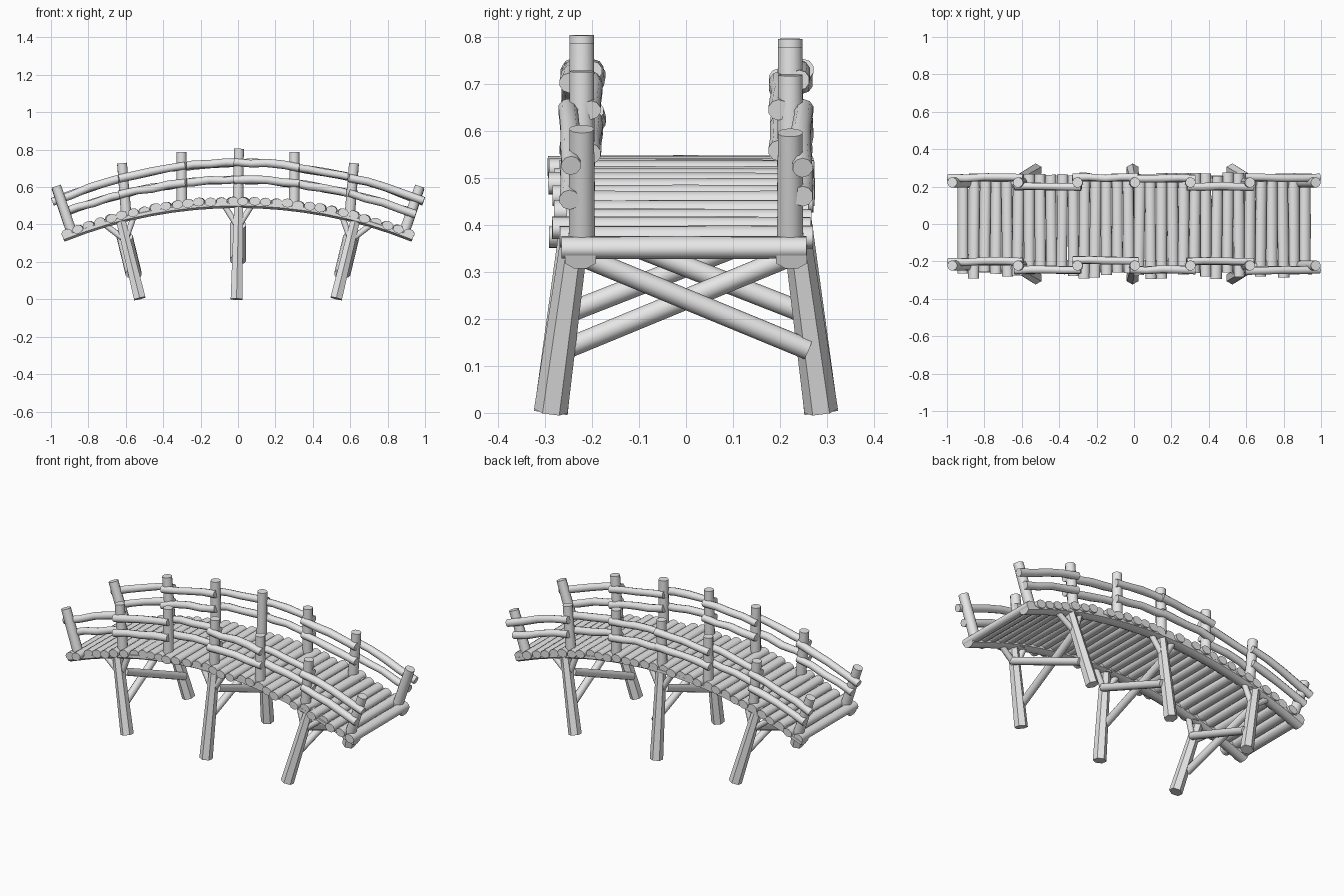
import bpy, bmesh, math, random
from mathutils import Vector

if "Cube" in bpy.data.objects:
    bpy.data.objects.remove(bpy.data.objects["Cube"])

random.seed(4)
wood = bpy.data.materials.new("grey_wood")
wood.diffuse_color = (0.8, 0.8, 0.8, 1)
wood.use_nodes = True
wood.node_tree.nodes["Principled BSDF"].inputs["Base Color"].default_value = wood.diffuse_color


def log(name, pts, r0, r1=None, sides=12, flat=1.0, up=None, wobble=0.0):
    """Tapered log swept along pts; flat squashes it along the up direction."""
    pts = [Vector(p) for p in pts]
    r1 = r0 if r1 is None else r1
    bm = bmesh.new()
    rings, n = [], len(pts)
    for i, p in enumerate(pts):
        d = (pts[min(i + 1, n - 1)] - pts[max(i - 1, 0)]).normalized()
        ref = Vector(up) if up else Vector((0, 1, 0) if abs(d.z) > 0.8 else (0, 0, 1))
        u = d.cross(ref).normalized()
        v = u.cross(d)
        r = (r0 + (r1 - r0) * i / (n - 1)) * (1 + random.uniform(-wobble, wobble))
        ring = []
        for k in range(sides):
            a = 2 * math.pi * (k + 0.5) / sides
            ring.append(bm.verts.new(p + u * r * math.cos(a) + v * r * flat * math.sin(a)))
        rings.append(ring)
    for a, b in zip(rings, rings[1:]):
        for k in range(sides):
            j = (k + 1) % sides
            bm.faces.new((a[k], a[j], b[j], b[k]))
    bm.faces.new(rings[0])
    bm.faces.new(rings[-1])
    bmesh.ops.recalc_face_normals(bm, faces=bm.faces[:])
    me = bpy.data.meshes.new(name)
    bm.to_mesh(me)
    bm.free()
    me.materials.append(wood)
    ob = bpy.data.objects.new(name, me)
    bpy.context.collection.objects.link(ob)
    bpy.context.view_layer.objects.active = ob
    ob.select_set(True)
    bpy.ops.object.shade_smooth_by_angle(angle=math.radians(50))
    ob.select_set(False)
    return ob


R = 2.5


def arch(x, top):
    """Height of the bridge arc at x for a given crown height."""
    return top - R + math.sqrt(R * R - x * x)


# Deck logs laid across the arch, uneven in length and thickness
N = 32
for i in range(N):
    x = -0.915 + 1.83 * i / (N - 1)
    end = i in (0, N - 1)
    z = arch(x, 0.526) + (0 if end else random.uniform(-0.003, 0.003))
    y0 = -0.265 - random.uniform(-0.012, 0.03) * (not end)
    y1 = 0.265 + random.uniform(-0.01, 0.01)
    skew = 0 if end else random.uniform(-0.004, 0.004)
    log("deck_log", [(x - skew, y0, z), (x, 0, z), (x + skew, y1, z)],
        0.030, sides=10, flat=0.78, up=(x / R, 0, 1), wobble=0.04)

# Long beams under the deck
for s in (-1, 1):
    pts = [(x, s * 0.225, arch(x, 0.508)) for x in [-0.935 + 1.87 * i / 16 for i in range(17)]]
    log("deck_beam", pts, 0.036, sides=8, flat=0.6)

# Railing posts, leaning outward toward the bridge ends
for s in (-1, 1):
    lift = 0.0 if s < 0 else -0.008
    for xb, zb, xt, zt in ((0, 0.49, 0.005, 0.805), (0.30, 0.50, 0.302, 0.788),
                           (0.595, 0.42, 0.62, 0.728), (0.89, 0.36, 0.972, 0.605)):
        for m in ((-1, 1) if xb else (1,)):
            log("railing_post", [(m * xb, s * 0.222, zb), (m * xt, s * 0.222, zt + lift)],
                0.029, 0.027, sides=12)

# Railing logs, passing inside or outside the posts in turn
POSTS = (-0.97, -0.615, -0.305, 0.0, 0.305, 0.615, 0.97)
SIDE = {-1: (0.2, 0.245, 0.195, 0.245, 0.2, 0.248),
        1: (0.248, 0.2, 0.247, 0.245, 0.2, 0.248)}
for s in (-1, 1):
    for name, crown, drop in (("upper_rail", 0.73, 0.195), ("lower_rail", 0.64, 0.185)):
        for i in range(6):
            a, b = POSTS[i] - 0.022, POSTS[i + 1] + 0.022
            if name == "lower_rail":
                a, b = max(a, -0.95), min(b, 0.95)
            pts = []
            for k in range(5):
                x = a + (b - a) * k / 4
                z = crown - drop * abs(x / 0.96) ** 1.9 + random.uniform(-0.005, 0.005)
                pts.append((x, s * SIDE[s][i] + random.uniform(-0.004, 0.004), z))
            log(name, pts, 0.021, sides=10, wobble=0.08)

# Support legs, spread at the foot, with forked struts and crossed braces
for m in (-1, 0, 1):
    for s in (-1, 1):
        xf, xt, zt = m * 0.525, m * 0.635, (0.455 if m else 0.51)
        if m == 0:
            xf, xt = -0.008, 0.004
        log("leg", [(xf, s * 0.288, 0.004 if m else 0.0), (xt, s * 0.226, zt)],
            0.036, 0.028, sides=6)
        for d in (-1, 1):
            if m == 0:
                ends = ((0, 0.385), (d * 0.075, 0.505))
            elif d == m:
                ends = ((m * 0.595, 0.31), (m * 0.725, 0.41))
            else:
                ends = ((m * 0.60, 0.32), (m * 0.555, 0.45))
            log("strut", [(ends[0][0], s * 0.238, ends[0][1]),
                          (ends[1][0], s * 0.225, ends[1][1])], 0.017, sides=8)
        # Brace runs from low on one leg to high on the other
        low, high = (0.135, 0.335) if m else (0.21, 0.40)

        def leg_x(z):
            return m * (0.525 + 0.11 * z / 0.455)
        off = s * 0.022
        log("cross_brace", [(leg_x(low) + off, s * 0.26, low),
                            (leg_x(high) + off, -s * 0.225, high)], 0.022, sides=10)
